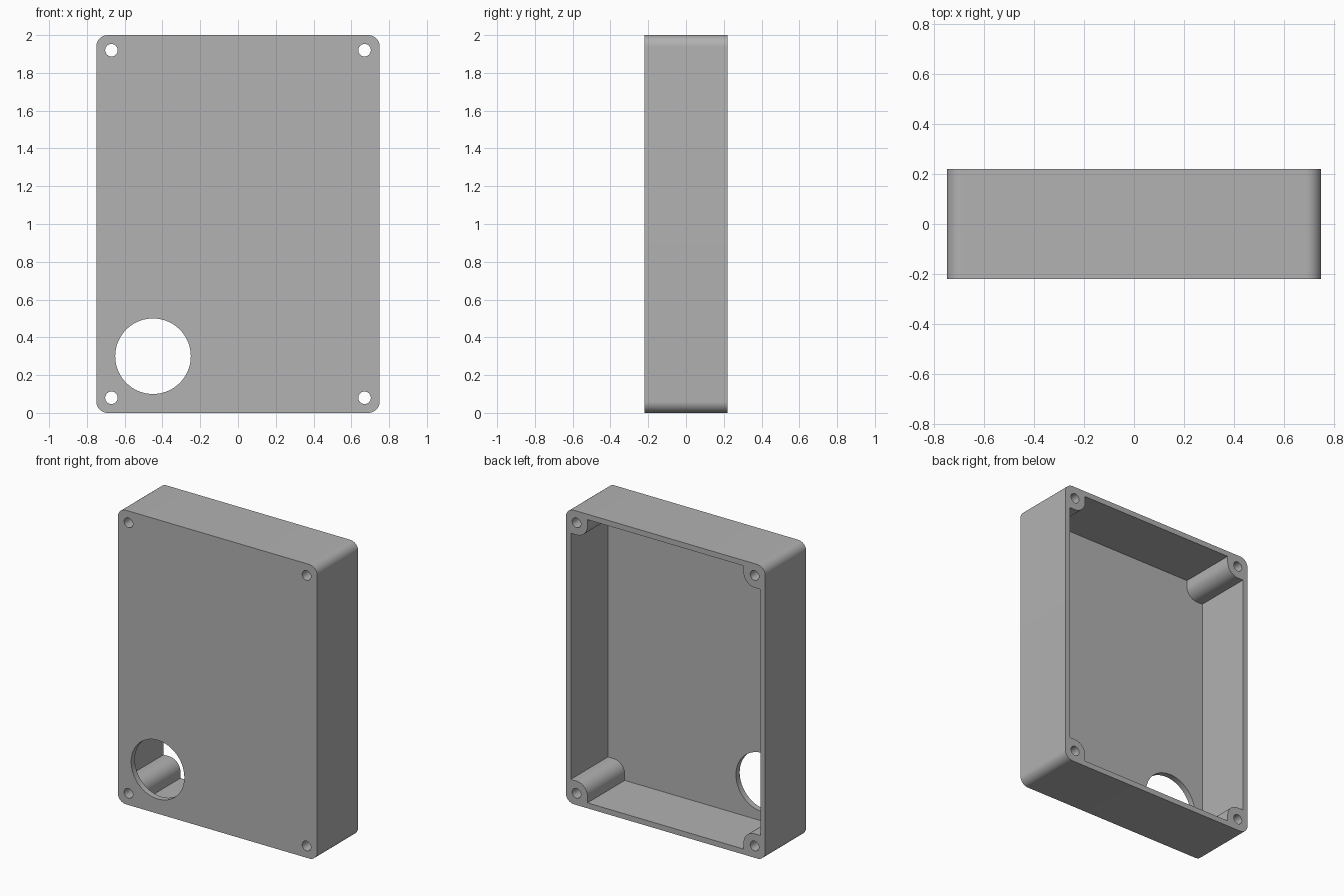
import bpy, bmesh, math

cube = bpy.data.objects.get("Cube")
if cube:
    bpy.data.objects.remove(cube, do_unlink=True)

W, H, D = 0.75, 2.0, 0.22        # half width, height, half depth
WALL, FLOOR = 0.037, 0.04        # side wall and front panel thickness
ROUND, BOSS, SCREW = 0.06, 0.083, 0.033
SX, SZ = 0.67, 0.92              # screw positions measured from the middle

grey = bpy.data.materials.new("grey plastic")
grey.use_nodes = True
colour = (0.445, 0.445, 0.445, 1)
grey.diffuse_color = colour
grey.node_tree.nodes["Principled BSDF"].inputs["Base Color"].default_value = colour


def arc(cx, cz, r, start, end, steps):
    angles = [math.radians(start + (end - start) * i / steps) for i in range(steps + 1)]
    return [(cx + r * math.cos(a), cz + r * math.sin(a)) for a in angles]


def four_corners(corner):
    """Mirror one +x +z corner profile into a closed counterclockwise outline."""
    back = corner[::-1]
    return (corner + [(-x, z) for x, z in back]
            + [(-x, -z) for x, z in corner] + [(x, -z) for x, z in back])


def prism(name, outline, y0, y1, mid_z=H / 2):
    """Extrude an xz outline from y0 back to y1."""
    bm = bmesh.new()
    face = bm.faces.new([bm.verts.new((x, y0, z + mid_z)) for x, z in outline])
    moved = bmesh.ops.extrude_face_region(bm, geom=[face])["geom"]
    bmesh.ops.translate(bm, vec=(0, y1 - y0, 0),
                        verts=[g for g in moved if isinstance(g, bmesh.types.BMVert)])
    bmesh.ops.recalc_face_normals(bm, faces=bm.faces)
    mesh = bpy.data.meshes.new(name)
    bm.to_mesh(mesh)
    bm.free()
    mesh.materials.append(grey)
    obj = bpy.data.objects.new(name, mesh)
    bpy.context.collection.objects.link(obj)
    return obj


# Rounded solid block
body = prism("enclosure_body",
             four_corners(arc(W - ROUND, H / 2 - ROUND, ROUND, 0, 90, 12)), -D, D)

# Cavity open at the back, leaving a rounded screw boss in each corner
inner_x, inner_z = W - WALL, H / 2 - WALL
pocket = ([(inner_x, SZ - BOSS)] + arc(SX, SZ, BOSS, 270, 180, 16)
          + [(SX - BOSS, inner_z)])
cutters = [prism("cavity_cutter", four_corners(pocket), -D + FLOOR, D + 0.1)]

# Screw holes through the bosses
for x in (-SX, SX):
    for z in (-SZ, SZ):
        cutters.append(prism("screw_hole_cutter", arc(x, z, SCREW, 0, 352.5, 47),
                             -D - 0.1, D + 0.1))

# Large round opening through the front panel
cutters.append(prism("cable_opening_cutter", arc(-0.45, -0.7, 0.2, 0, 355, 71),
                     -D - 0.1, -D + FLOOR + 0.05))

bpy.context.view_layer.objects.active = body
body.select_set(True)
for cutter in cutters:
    cutter.hide_render = True
    cut = body.modifiers.new("cut", "BOOLEAN")
    cut.operation, cut.solver, cut.object = "DIFFERENCE", "EXACT", cutter
    bpy.ops.object.modifier_apply(modifier=cut.name)
    bpy.data.objects.remove(cutter, do_unlink=True)

bpy.ops.object.shade_smooth_by_angle(angle=math.radians(30))
